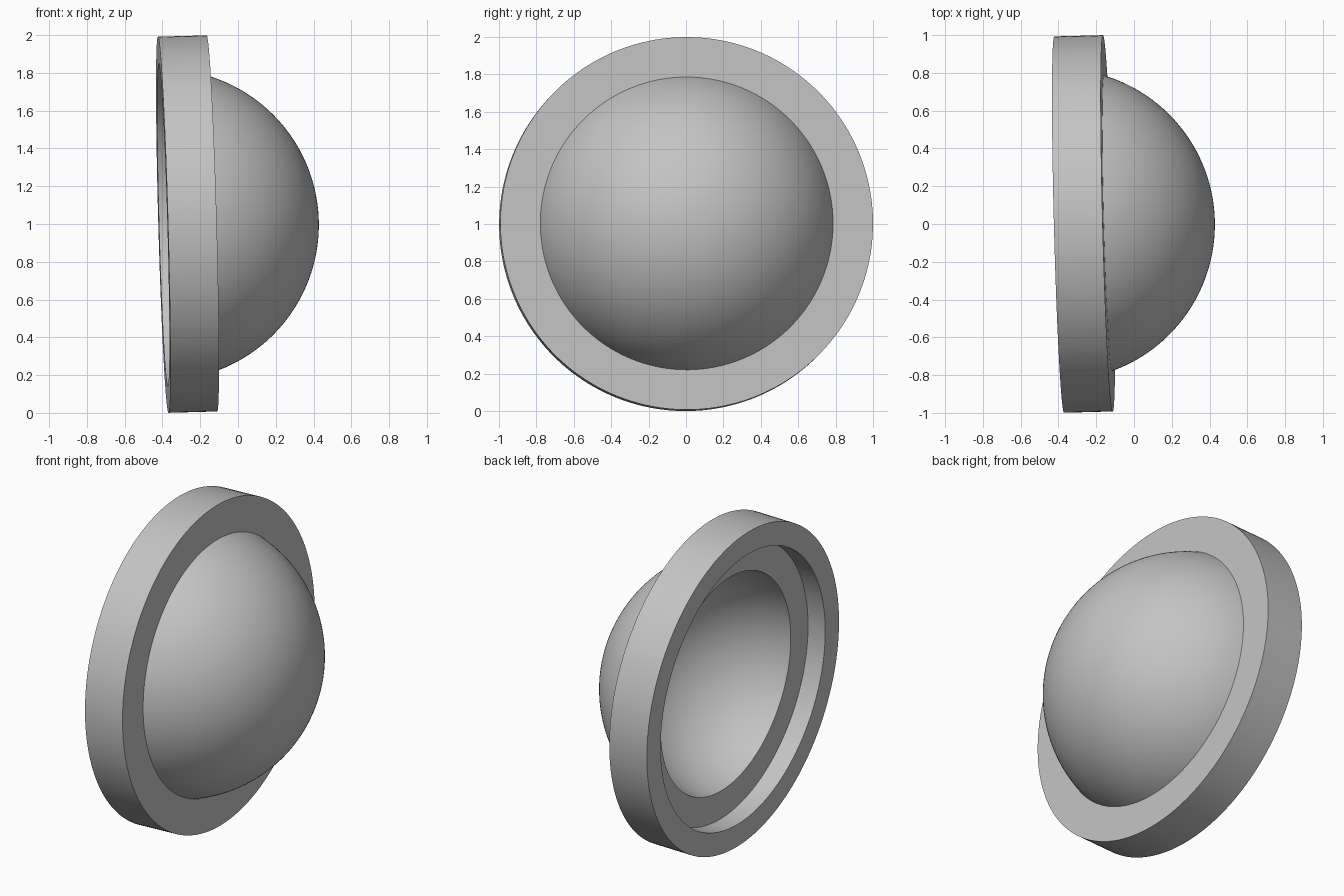
import bpy
import bmesh
from math import sin, cos, asin, acos, pi, radians
from mathutils import Matrix, Vector

cube = bpy.data.objects.get("Cube")
if cube:
    bpy.data.objects.remove(cube, do_unlink=True)

# Dimensions along the lens axis, measured from the open back face
RIM_R, RIM_T = 0.996, 0.258
RECESS_R, RECESS_D = 0.853, 0.118
DOME_R, CAVITY_R = 0.824, 0.684
AXIS = Vector((1, 0.026, 0.028)).normalized()
CENTRE = Vector((-0.396, -0.003, 0.996))
ARC_STEPS, SIDES = 40, 160

grey = bpy.data.materials.new("plain_grey")
grey.use_nodes = True
colour = (0.55, 0.55, 0.55, 1)
grey.diffuse_color = colour
grey.node_tree.nodes["Principled BSDF"].inputs["Base Color"].default_value = colour


def arc(radius, start_height):
    """Profile points from a height on the sphere up to its pole."""
    start = asin(start_height / radius)
    angles = [start + (pi / 2 - start) * i / ARC_STEPS for i in range(ARC_STEPS + 1)]
    return [(radius * cos(a), radius * sin(a)) for a in angles]


def lathe(name, profile):
    """Spin a (radius, height) profile around the tilted axis."""
    bm = bmesh.new()
    verts = [bm.verts.new((r, 0, h)) for r, h in profile]
    edges = [bm.edges.new(pair) for pair in zip(verts, verts[1:])]
    bmesh.ops.spin(bm, geom=verts + edges, cent=(0, 0, 0), axis=(0, 0, 1),
                   angle=2 * pi, steps=SIDES)
    bmesh.ops.remove_doubles(bm, verts=bm.verts, dist=0.0002)
    bmesh.ops.recalc_face_normals(bm, faces=bm.faces)
    tilt = Vector((0, 0, 1)).rotation_difference(AXIS).to_matrix().to_4x4()
    bm.transform(Matrix.Translation(CENTRE) @ tilt)
    mesh = bpy.data.meshes.new(name)
    bm.to_mesh(mesh)
    bm.free()
    mesh.materials.append(grey)
    obj = bpy.data.objects.new(name, mesh)
    bpy.context.collection.objects.link(obj)
    bpy.ops.object.select_all(action="DESELECT")
    obj.select_set(True)
    bpy.context.view_layer.objects.active = obj
    bpy.ops.object.shade_smooth_by_angle(angle=radians(30))
    return obj


# Hollow dome with flange: outer dome, flange, stepped recess, inner cavity
outer_dome = arc(DOME_R, RIM_T)[::-1]
flange = [(RIM_R, RIM_T), (RIM_R, 0), (RECESS_R, 0), (RECESS_R, RECESS_D)]
inner_cavity = arc(CAVITY_R, RECESS_D)
lathe("flanged_dome", outer_dome + flange + inner_cavity)
